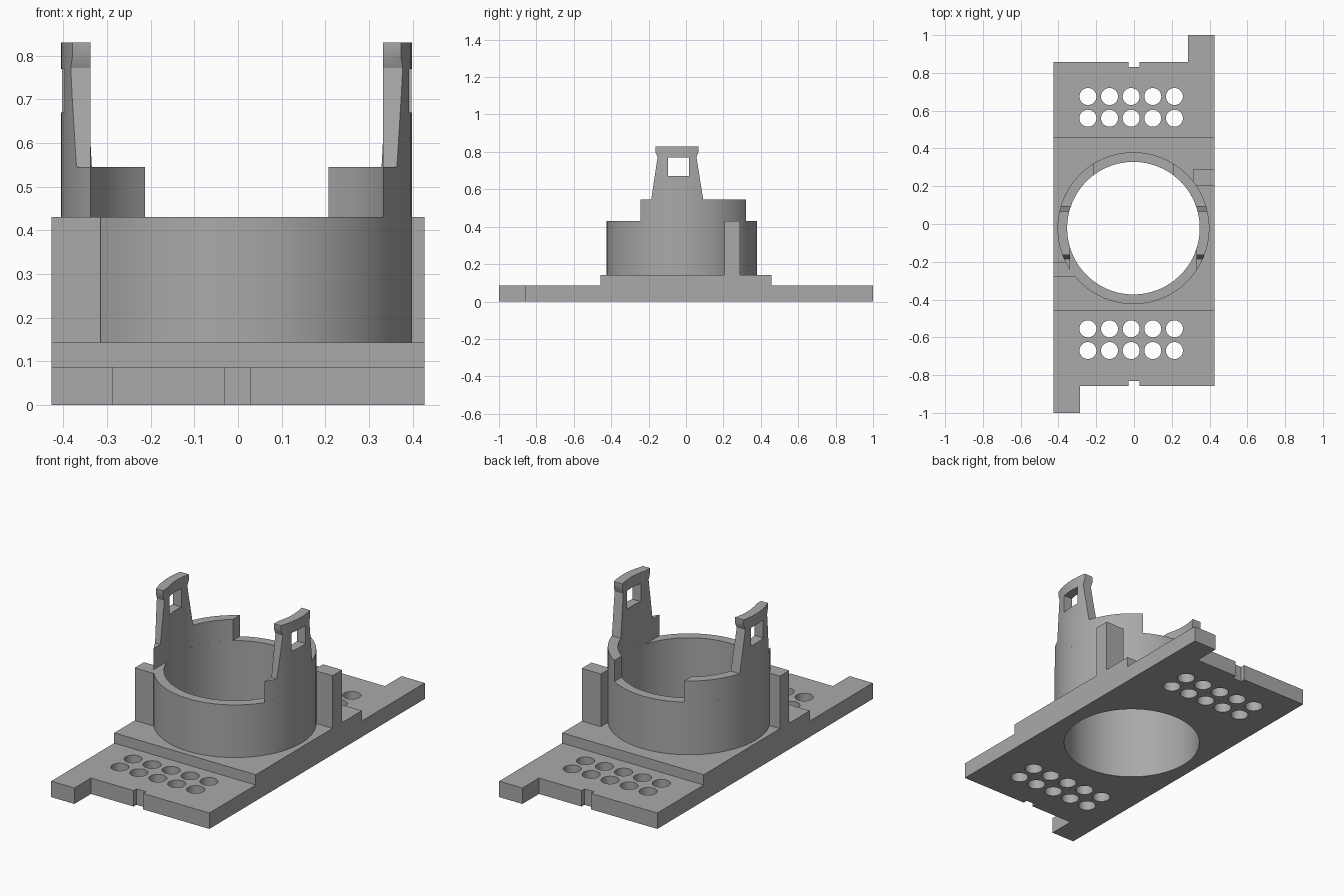
import bpy, bmesh, math
from mathutils import Vector

if "Cube" in bpy.data.objects:
    bpy.data.objects.remove(bpy.data.objects["Cube"])

grey = bpy.data.materials.new("plain grey")
grey.diffuse_color = (0.4, 0.4, 0.4, 1)
grey.use_nodes = True
grey.node_tree.nodes["Principled BSDF"].inputs["Base Color"].default_value = grey.diffuse_color

CX, CY, RO, RI = -0.003, -0.022, 0.402, 0.351   # tube centre and radii


def prism(name, pts, lo, hi, axis='z'):
    """Extrude a 2D outline: xy outline along z, or yz outline along x."""
    put = (lambda p, h: (p[0], p[1], h)) if axis == 'z' else (lambda p, h: (h, p[0], p[1]))
    bm = bmesh.new()
    face = bm.faces.new([bm.verts.new(put(p, lo)) for p in pts])
    ext = bmesh.ops.extrude_face_region(bm, geom=[face])
    move = Vector((0, 0, hi - lo)) if axis == 'z' else Vector((hi - lo, 0, 0))
    bmesh.ops.translate(bm, vec=move, verts=[g for g in ext['geom'] if isinstance(g, bmesh.types.BMVert)])
    bmesh.ops.recalc_face_normals(bm, faces=bm.faces)
    me = bpy.data.meshes.new(name)
    bm.to_mesh(me)
    bm.free()
    ob = bpy.data.objects.new(name, me)
    bpy.context.collection.objects.link(ob)
    me.materials.append(grey)
    return ob


def rect(x0, x1, y0, y1):
    return [(x0, y0), (x1, y0), (x1, y1), (x0, y1)]


def arc(r, a0, a1, n, s=1):
    return [(CX + s * r * math.cos(a0 + (a1 - a0) * i / n),
             CY + r * math.sin(a0 + (a1 - a0) * i / n)) for i in range(n + 1)]


def circle(x, y, r, n):
    return [(x + r * math.cos(math.tau * i / n), y + r * math.sin(math.tau * i / n)) for i in range(n)]


def boolean(ob, cutter, op='DIFFERENCE'):
    bpy.context.view_layer.objects.active = ob
    m = ob.modifiers.new("cut", 'BOOLEAN')
    m.operation, m.solver, m.object = op, 'EXACT', cutter
    bpy.ops.object.modifier_apply(modifier=m.name)
    bpy.data.objects.remove(cutter)


def smooth(ob):
    bpy.ops.object.select_all(action='DESELECT')
    ob.select_set(True)
    bpy.context.view_layer.objects.active = ob
    bpy.ops.object.shade_smooth_by_angle(angle=math.radians(25))


# base plate: half outline repeated by half-turn symmetry, with tabs and notches
half = [(-0.427, -1), (-0.287, -1), (-0.287, -0.857), (-0.03, -0.857),
        (-0.03, -0.832), (0.028, -0.832), (0.028, -0.857), (0.427, -0.857)]
base = prism("base_plate", half + [(-x, -y) for x, y in half], 0, 0.087)
for row in (-0.67, -0.555, 0.56, 0.675):
    for i in range(5):
        boolean(base, prism("hole", circle(-0.244 + 0.1145 * i, row, 0.045, 32), -0.1, 0.2))

# raised middle step
step = prism("raised_step", rect(-0.427, 0.427, -0.457, 0.457), 0.087, 0.143)

# round tube wall
tube = prism("tube_wall", circle(CX, CY, RO, 96), 0.143, 0.43)
for ob in (base, step, tube):
    boolean(ob, prism("bore", circle(CX, CY, RI, 96), -0.1, 0.6))
    smooth(ob)

# corner posts beside the tube
prism("post_right", rect(0.312, 0.427, 0.205, 0.288), 0.143, 0.43)
prism("post_left", rect(-0.427, -0.315, -0.28, -0.2), 0.143, 0.43)

# raised side walls and windowed clip towers
for s, side in ((-1, "left"), (1, "right")):
    outline = (arc(RO, -math.acos(0.335 / RO), math.acos(0.21 / RO), 28, s)
               + arc(RI, math.acos(0.21 / RI), -math.acos(0.335 / RI), 24, s))
    smooth(prism("side_wall_" + side, outline, 0.43, 0.545))

    tower = prism("clip_tower_" + side, outline, 0.545, 0.83)
    profile = [(-0.186, 0.5), (-0.186, 0.545), (-0.152, 0.772), (-0.164, 0.80), (-0.164, 0.9),
               (0.067, 0.9), (0.067, 0.80), (0.056, 0.772), (0.092, 0.545), (0.092, 0.5)]
    boolean(tower, prism("profile", profile, -0.6, 0.6, 'x'), 'INTERSECT')
    boolean(tower, prism("window", rect(-0.097, 0.015, 0.67, 0.77), -0.6, 0.6, 'x'))
    smooth(tower)
